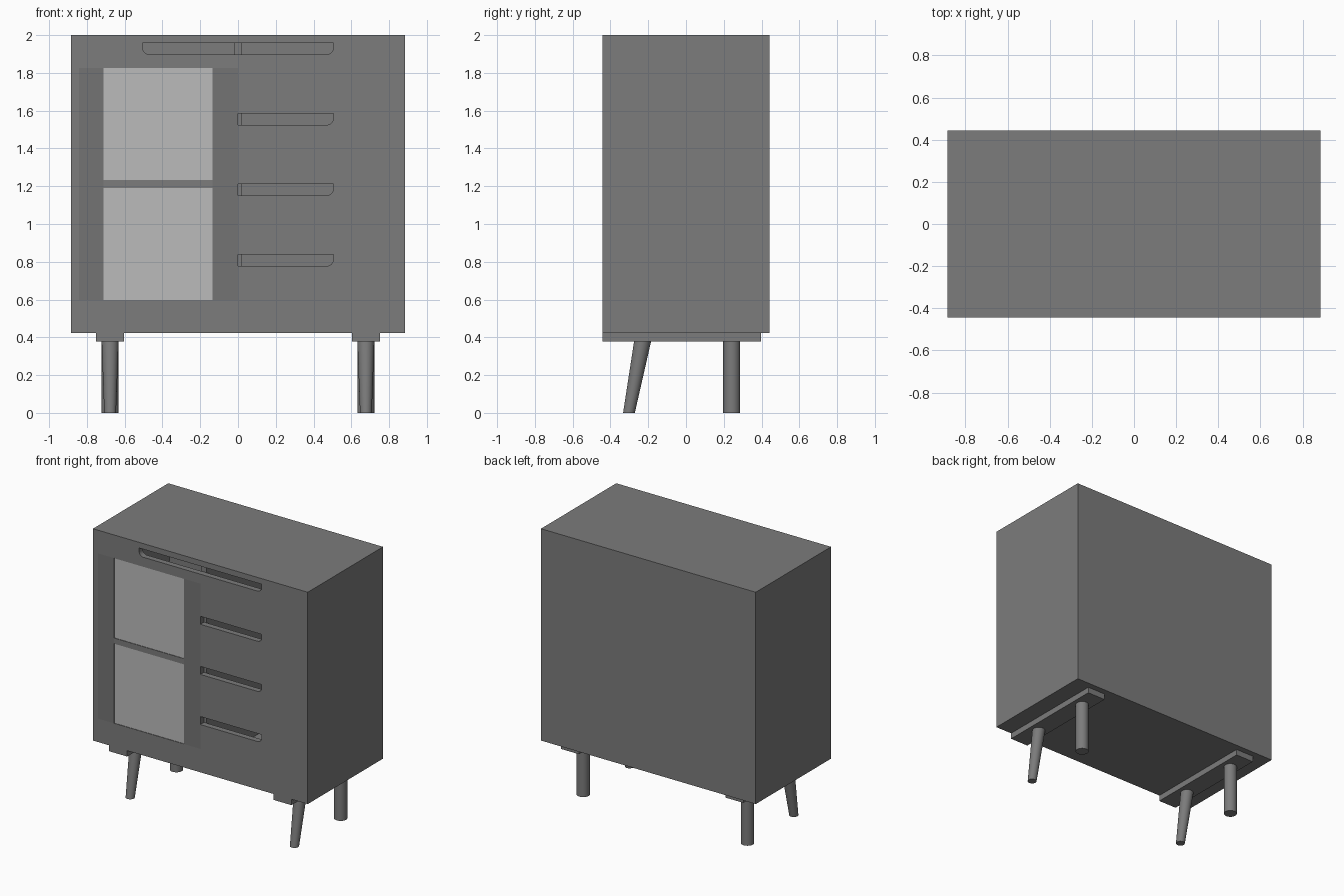
import bpy, bmesh, math

if "Cube" in bpy.data.objects:
    bpy.data.objects.remove(bpy.data.objects["Cube"])


def material(name, value):
    m = bpy.data.materials.new(name)
    m.diffuse_color = (value, value, value, 1)
    m.use_nodes = True
    m.node_tree.nodes["Principled BSDF"].inputs["Base Color"].default_value = m.diffuse_color
    return m


BODY = material("body_grey", 0.2)
STILE = material("stile_grey", 0.175)
GLASS = material("glass_pale", 0.5)


def loft(name, ring_a, ring_b, mat=BODY, smooth=False):
    """Closed solid between two matching rings of points."""
    bm = bmesh.new()
    a = [bm.verts.new(p) for p in ring_a]
    b = [bm.verts.new(p) for p in ring_b]
    bm.faces.new(a)
    bm.faces.new(b[::-1])
    n = len(a)
    for i in range(n):
        j = (i + 1) % n
        bm.faces.new((a[i], b[i], b[j], a[j]))
    bmesh.ops.recalc_face_normals(bm, faces=bm.faces[:])
    me = bpy.data.meshes.new(name)
    bm.to_mesh(me)
    bm.free()
    ob = bpy.data.objects.new(name, me)
    bpy.context.collection.objects.link(ob)
    me.materials.append(mat)
    if smooth:
        bpy.ops.object.select_all(action='DESELECT')
        ob.select_set(True)
        bpy.context.view_layer.objects.active = ob
        bpy.ops.object.shade_smooth_by_angle(angle=math.radians(40))
    return ob


def panel(name, profile, y0, y1, mat=BODY):
    return loft(name, [(x, y0, z) for x, z in profile],
                [(x, y1, z) for x, z in profile], mat)


def box(name, x0, x1, y0, y1, z0, z1, mat=BODY):
    return panel(name, [(x0, z0), (x1, z0), (x1, z1), (x0, z1)], y0, y1, mat)


def grip_profile(side, z0, z1):
    """Front with a round-cornered finger notch along the inner top edge."""
    zc, xe, r = z1 - 0.06, 0.505, 0.035
    pts = [(0, z0), (IN, z0), (IN, z1), (xe, z1)]
    for i in range(9):
        t = math.radians(90 * i / 8)
        pts.append((xe - r + r * math.cos(t), zc + r - r * math.sin(t)))
    pts.append((0, zc))
    return [(side * x, z) for x, z in pts]


def circle(cx, cy, z, r, n=32):
    return [(cx + r * math.cos(2 * math.pi * i / n),
             cy + r * math.sin(2 * math.pi * i / n), z) for i in range(n)]


W, IN = 0.885, 0.843            # outer and inner half width
F, FB, B0, B1 = -0.443, -0.40, 0.398, 0.443   # front, front back, back panel
Z0, Z1, Z2, Z3 = 0.422, 0.464, 1.958, 2.0     # bottom panel, top panel

# Carcass
box("top_panel", -W, W, F, B0, Z2, Z3)
box("bottom_panel", -W, W, F, B0, Z0, Z1)
box("back_panel", -W, W, B0, B1, Z0, Z3)
box("divider", -0.021, 0.021, FB, B0, Z1, Z2)

# Sides, leg rails and legs
for s, side in ((-1, "left"), (1, "right")):
    box(side + "_side_panel", *sorted((s * IN, s * W)), F, B0, Z1, Z2)
    box(side + "_leg_rail", *sorted((s * 0.603, s * 0.751)), F, B0, 0.378, Z0)
    x = s * 0.677
    loft(side + "_front_leg", circle(x, -0.302, 0, 0.031),
         circle(x, -0.23, 0.378, 0.045), smooth=True)
    loft(side + "_back_leg", circle(x, 0.242, 0, 0.045),
         circle(x, 0.242, 0.378, 0.045), smooth=True)

# Four drawer fronts
step = (Z2 - Z1) / 4
for i in range(4):
    panel(f"drawer_front_{i + 1}",
          grip_profile(1, Z1 + i * step, Z1 + (i + 1) * step), F, FB)

# Door frame with two glass panes
GX0, GX1, GZ0, GZ1 = -0.712, -0.134, 0.597, 1.827
panel("door_top_rail", grip_profile(-1, GZ1, Z2), F, FB)
box("door_bottom_rail", -IN, 0, F, FB, Z1, GZ0)
box("door_outer_stile", -IN, GX0, F, FB, GZ0, GZ1, STILE)
box("door_inner_stile", GX1, 0, F, FB, GZ0, GZ1, STILE)
box("door_middle_rail", GX0, GX1, F, FB, 1.19, 1.232)
box("lower_glass", GX0, GX1, F + 0.004, FB - 0.01, GZ0, 1.19, GLASS)
box("upper_glass", GX0, GX1, F + 0.004, FB - 0.01, 1.232, GZ1, GLASS)
